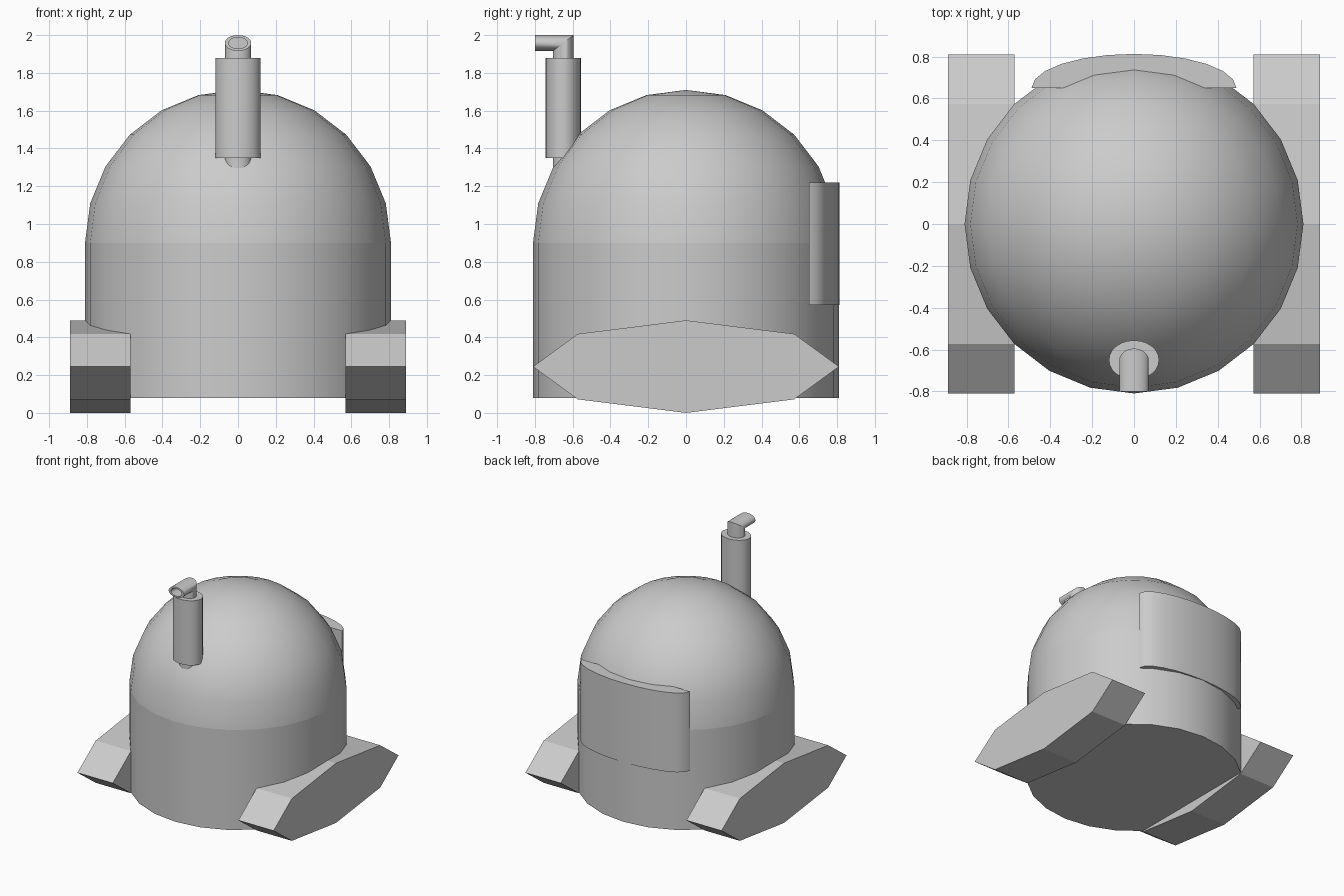
import bpy, bmesh, math

if "Cube" in bpy.data.objects:
    bpy.data.objects.remove(bpy.data.objects["Cube"], do_unlink=True)

GREY = (0.6, 0.6, 0.6, 1)
mat = bpy.data.materials.new("plain grey")
mat.use_nodes = True
mat.diffuse_color = GREY
mat.node_tree.nodes["Principled BSDF"].inputs["Base Color"].default_value = GREY

SIDES = 24
RADIUS = 0.81
SHOULDER = 0.9


def circle(fn, n=SIDES, turn=2 * math.pi, closed=True):
    """Points around a circle, mapped to 3D by fn(cos, sin)."""
    steps = n if closed else n - 1
    return [fn(math.cos(turn * i / steps), math.sin(turn * i / steps)) for i in range(n)]


def loft(name, rings, smooth=True, cap_start=True, cap_end=True):
    """Skin a run of equal-sized rings and cap the ends."""
    bm = bmesh.new()
    loops = [[bm.verts.new(p) for p in ring] for ring in rings]
    n = len(loops[0])
    for a, b in zip(loops, loops[1:]):
        for i in range(n):
            j = (i + 1) % n
            bm.faces.new((a[i], a[j], b[j], b[i]))
    if cap_start:
        bm.faces.new(loops[0][::-1])
    if cap_end:
        bm.faces.new(loops[-1])
    bmesh.ops.remove_doubles(bm, verts=bm.verts, dist=1e-5)
    bmesh.ops.recalc_face_normals(bm, faces=bm.faces)
    mesh = bpy.data.meshes.new(name)
    bm.to_mesh(mesh)
    bm.free()
    mesh.materials.append(mat)
    obj = bpy.data.objects.new(name, mesh)
    bpy.context.collection.objects.link(obj)
    if smooth:
        bpy.ops.object.select_all(action="DESELECT")
        obj.select_set(True)
        bpy.context.view_layer.objects.active = obj
        bpy.ops.object.shade_smooth_by_angle(angle=math.radians(30))
    return obj


# Round body and hemispherical dome
loft("body", [circle(lambda c, s: (RADIUS * c, RADIUS * s, z)) for z in (0.08, SHOULDER)],
     cap_end=False)
dome_rings = []
for k in range(7):
    lat = math.radians(15 * k)
    r, z = RADIUS * math.cos(lat), SHOULDER + RADIUS * math.sin(lat)
    dome_rings.append(circle(lambda c, s: (r * c, r * s, z)))
loft("dome", dome_rings, cap_start=False, cap_end=False)

# Eight-sided flattened tracks
for side, name in ((1, "left_track"), (-1, "right_track")):
    loft(name, [circle(lambda c, s: (side * x, RADIUS * c, 0.245 + 0.245 * s), 8)
                for x in (0.57, 0.89)], smooth=False)

# Curved pack on the back
loft("back_pack", [circle(lambda c, s: (0.49 * c, 0.65 + 0.163 * s, z), 13, math.pi, False)
                   for z in (0.57, 1.22)])

# Periscope sleeve
PY = -0.65
loft("periscope_sleeve", [circle(lambda c, s: (0.12 * c, PY + 0.094 * s, z))
                          for z in (1.35, 1.88)])

# Bent periscope tube: foot, mitred elbow, mouth, then hollow bore
W, D, H, TOP = 0.07, 0.055, 0.042, 1.958
foot = circle(lambda c, s: (W * c, PY + D * s, 1.28))
elbow = circle(lambda c, s: (W * c, PY + D * s, TOP + H * s))
mouth = circle(lambda c, s: (W * c, -0.8, TOP + H * s))
bore = [circle(lambda c, s: (0.05 * c, y, TOP + 0.03 * s)) for y in (-0.8, -0.7)]
loft("periscope_tube", [foot, elbow, mouth] + bore)
